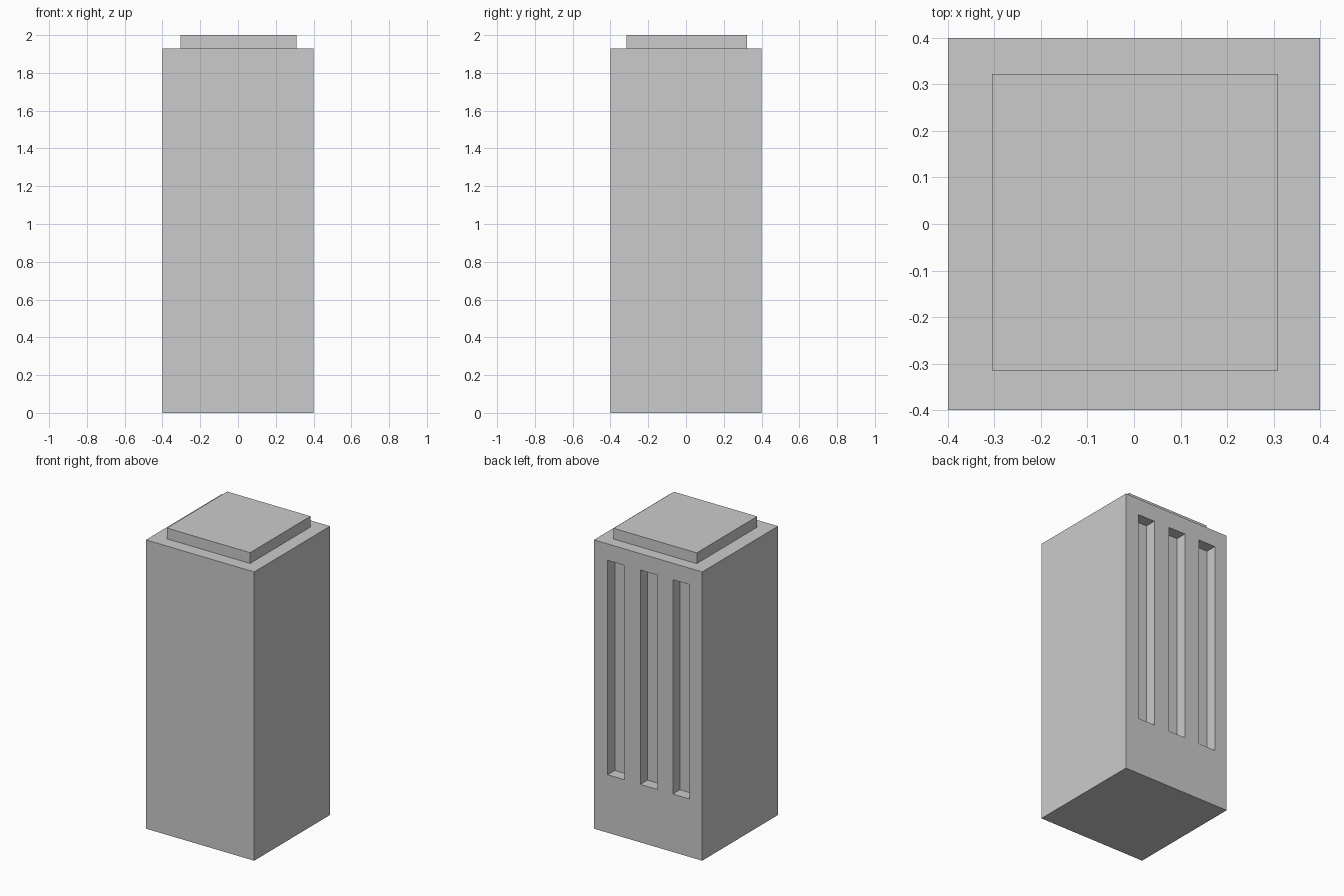
import bpy

if "Cube" in bpy.data.objects:
    bpy.data.objects.remove(bpy.data.objects["Cube"])


def box(name, x, y, z):
    """Axis-aligned box from (min, max) ranges."""
    bpy.ops.mesh.primitive_cube_add(size=1)
    ob = bpy.context.object
    ob.name = name
    for v in ob.data.vertices:
        for i, (lo, hi) in enumerate((x, y, z)):
            v.co[i] = lo if v.co[i] < 0 else hi
    return ob


HALF, BODY_TOP = 0.4, 1.928
SLOT_W, SLOT_DEPTH = 0.125, 0.075

# Main tower block
body = box("tower_body", (-HALF, HALF), (-HALF, HALF), (0, BODY_TOP))

# Three tall recessed slots in the back face
for i, cx in enumerate((-0.245, -0.006, 0.236)):
    cutter = box(f"slot_cutter_{i + 1}", (cx - SLOT_W / 2, cx + SLOT_W / 2),
                 (HALF - SLOT_DEPTH, HALF + 0.1), (0.387, 1.818))
    mod = body.modifiers.new("slot", 'BOOLEAN')
    mod.operation = 'DIFFERENCE'
    mod.solver = 'EXACT'
    mod.object = cutter
    bpy.context.view_layer.objects.active = body
    bpy.ops.object.modifier_apply(modifier=mod.name)
    bpy.data.objects.remove(cutter, do_unlink=True)

# Raised roof slab
box("roof_slab", (-0.305, 0.31), (-0.315, 0.322), (BODY_TOP, 2.0))
